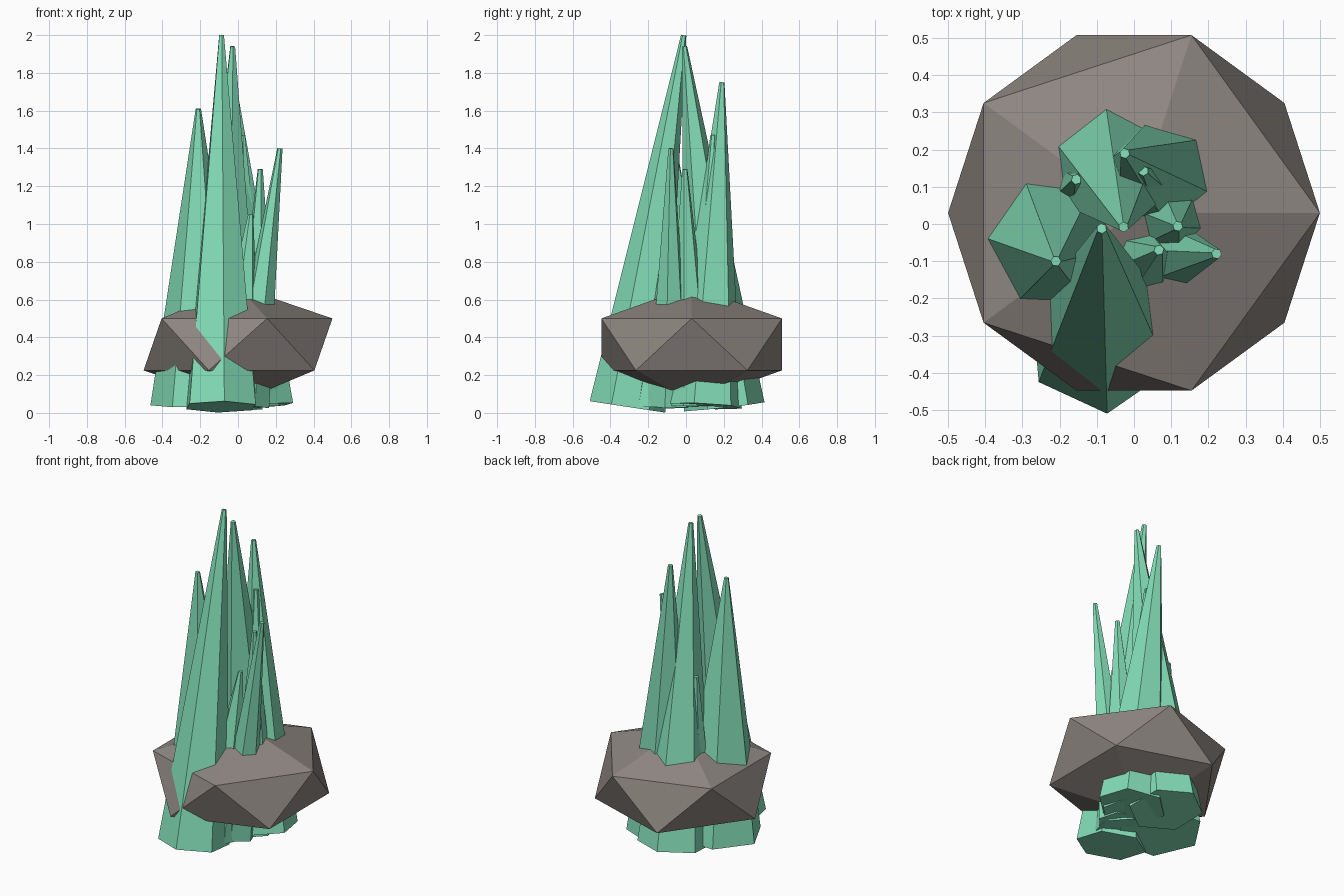
import bpy
from math import radians
from mathutils import Vector, Matrix

if "Cube" in bpy.data.objects:
    bpy.data.objects.remove(bpy.data.objects["Cube"])


def material(name, rgb):
    m = bpy.data.materials.new(name)
    m.diffuse_color = (*rgb, 1)
    m.use_nodes = True
    m.node_tree.nodes["Principled BSDF"].inputs["Base Color"].default_value = m.diffuse_color
    return m


stone = material("stone", (0.27, 0.24, 0.22))
green = material("green_crystal", (0.23, 0.73, 0.48))

# Rock: flattened icosahedron
bpy.ops.mesh.primitive_ico_sphere_add(subdivisions=1, radius=1, location=(0, 0.03, 0.3625))
rock = bpy.context.object
rock.name = "rock_base"
rock.scale = (0.559, 0.562, 0.3075)
rock.data.materials.append(stone)


def crystal(name, base, tip, radius, corner):
    """Six-sided tapered spike; corner = compass angle of one base corner."""
    base, tip = Vector(base), Vector(tip)
    axis = tip - base
    bpy.ops.mesh.primitive_cone_add(vertices=6, radius1=radius, radius2=0.014, depth=axis.length)
    ob = bpy.context.object
    ob.name = name
    tilt = Vector((0, 0, 1)).rotation_difference(axis).to_matrix().to_4x4()
    ob.matrix_world = (Matrix.Translation((base + tip) / 2) @ tilt
                       @ Matrix.Rotation(radians(corner - 90), 4, 'Z'))
    ob.data.materials.append(green)


# Crystals: base centre, tip centre, base radius, corner angle
crystals = {
    "crystal_tall_front": ((-0.09, -0.31, 0.032), (-0.087, -0.012, 2.0), 0.203, -85),
    "crystal_tall_back": ((-0.068, 0.202, 0.032), (-0.028, -0.008, 1.94), 0.216, 96),
    "crystal_left": ((-0.208, -0.028, 0.04), (-0.21, -0.1, 1.61), 0.256, 177),
    "crystal_back_right": ((0.101, 0.101, 0.036), (-0.025, 0.19, 1.75), 0.2, 43),
    "crystal_right": ((0.048, -0.088, 0.04), (0.222, -0.08, 1.40), 0.12, -11),
    "crystal_small_right": ((0.085, 0.023, 0.04), (0.118, -0.006, 1.29), 0.137, 45),
    "crystal_small_back": ((0.082, 0.072, 0.04), (0.025, 0.143, 1.47), 0.12, 30),
    "crystal_small_front": ((-0.027, -0.137, 0.04), (0.067, -0.07, 1.05), 0.155, 133),
    "crystal_small_left": ((-0.138, 0.077, 0.04), (-0.155, 0.12, 1.06), 0.105, 195),
}
for name, args in crystals.items():
    crystal(name, *args)
